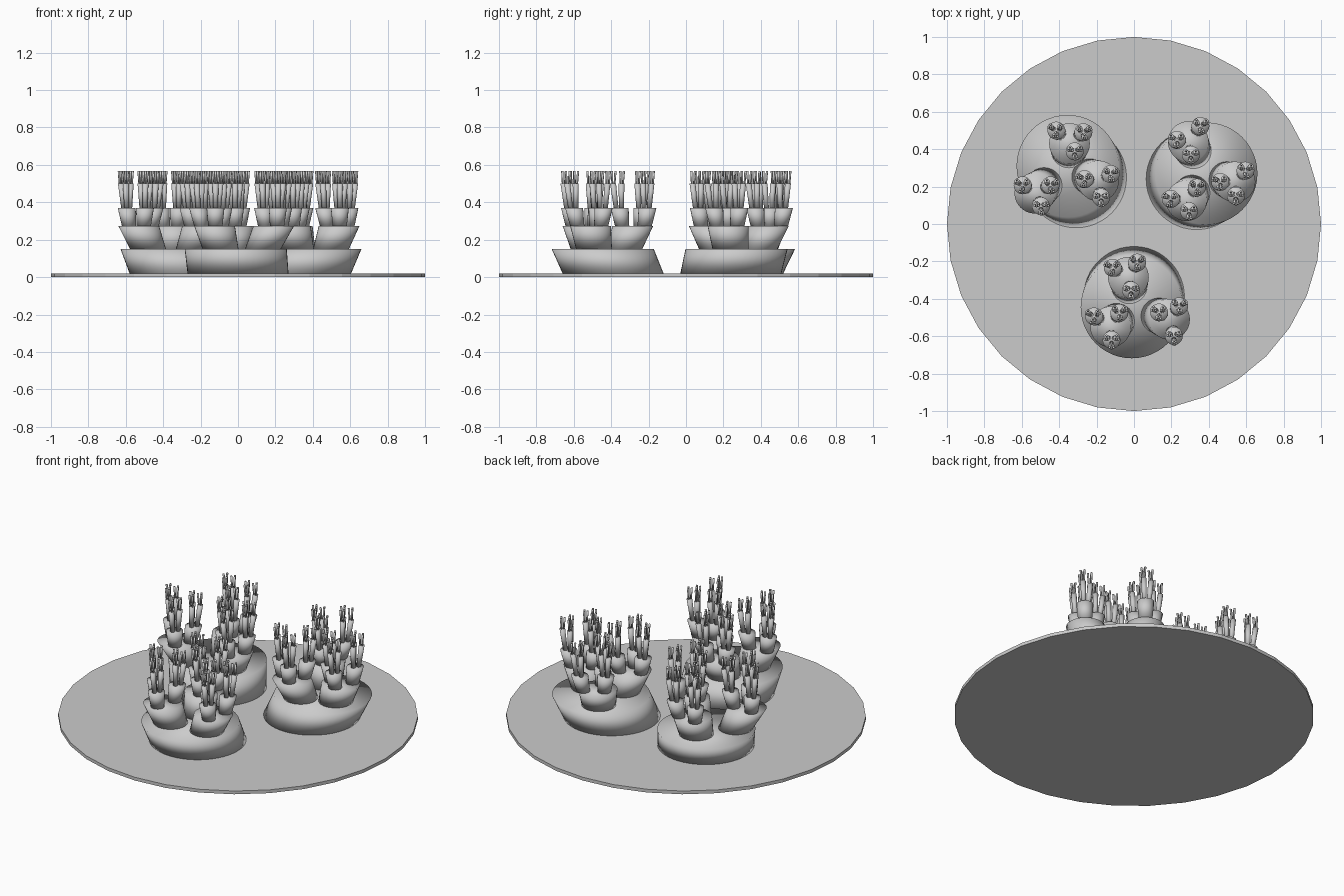
import bpy, bmesh, math
from mathutils import Vector

if "Cube" in bpy.data.objects:
    bpy.data.objects.remove(bpy.data.objects["Cube"])


def frustum(bm, base, top, r0, r1, sides):
    """Leaning frustum between two horizontal circles."""
    rings = []
    for c, r in ((base, r0), (top, r1)):
        rings.append([bm.verts.new((c.x + r * math.cos(math.tau * i / sides),
                                    c.y + r * math.sin(math.tau * i / sides), c.z))
                      for i in range(sides)])
    for i in range(sides):
        j = (i + 1) % sides
        bm.faces.new((rings[0][i], rings[0][j], rings[1][j], rings[1][i]))
    bm.faces.new(rings[0][::-1])
    bm.faces.new(rings[1])


def finish(bm, name, smooth):
    mesh = bpy.data.meshes.new(name)
    for f in bm.faces:
        f.smooth = smooth
    bm.to_mesh(mesh)
    bm.free()
    bpy.context.collection.objects.link(bpy.data.objects.new(name, mesh))


def at(p, z):
    return Vector((p[0], p[1], z))


# Base disc
disc = bmesh.new()
frustum(disc, Vector((0, 0, 0)), Vector((0, 0, 0.02)), 1, 1, 32)
finish(disc, "base_disc", False)

Z = (0.02, 0.15, 0.272, 0.37, 0.50, 0.568)   # stage heights

# Each clump: foot centre, crown centre, then three branches,
# each branch: crown centre followed by its three twig centres
clumps = {
    "left": ((-0.31, 0.25), (-0.355, 0.31), (
        ((-0.345, 0.43), (-0.42, 0.505), (-0.265, 0.495), (-0.315, 0.385)),
        ((-0.53, 0.165), (-0.60, 0.21), (-0.44, 0.21), (-0.495, 0.09)),
        ((-0.19, 0.23), (-0.27, 0.24), (-0.12, 0.27), (-0.175, 0.135)))),
    "right": ((0.335, 0.24), (0.387, 0.27), (
        ((0.29, 0.44), (0.225, 0.45), (0.36, 0.53), (0.305, 0.365)),
        ((0.54, 0.225), (0.455, 0.225), (0.60, 0.29), (0.545, 0.145)),
        ((0.28, 0.125), (0.19, 0.135), (0.34, 0.20), (0.295, 0.065)))),
    "front": ((0, -0.39), (-0.012, -0.445), (
        ((-0.03, -0.285), (-0.12, -0.23), (0.02, -0.20), (-0.015, -0.36)),
        ((-0.125, -0.55), (-0.22, -0.49), (-0.075, -0.47), (-0.12, -0.625)),
        ((0.19, -0.51), (0.13, -0.47), (0.245, -0.435), (0.215, -0.605)))),
}


def ring3(centre, radius, z, turn):
    """Three points spread evenly round a centre."""
    return [Vector((centre.x + radius * math.cos(math.radians(turn + 120 * k)),
                    centre.y + radius * math.sin(math.radians(turn + 120 * k)), z))
            for k in range(3)]


for side, (foot, crown, branches) in clumps.items():
    parts = {n: bmesh.new() for n in ("trunk", "branches", "twigs", "stems", "tips")}
    # Wide trunk
    frustum(parts["trunk"], at(foot, Z[0]), at(crown, Z[1]), 0.27, 0.273, 48)
    for b in branches:
        # Branch leaning away from the trunk crown
        top = at(b[0], Z[2])
        frustum(parts["branches"], at(crown, Z[1]).lerp(at(b[0], Z[1]), 0.72),
                top, 0.096, 0.109, 32)
        for t in b[1:]:
            # Twig leaning away from the branch crown
            ttop = top.lerp(at(t, Z[2]), 0.93)
            ttop.z = Z[3]
            tfoot = top.lerp(at(t, Z[2]), 0.75)
            frustum(parts["twigs"], tfoot, ttop, 0.038, 0.048, 20)
            tc = at(t, 0)
            # Slim stems and pointed tips
            for s0, s1 in zip(ring3(ttop, 0.019, Z[3], 30), ring3(tc, 0.030, Z[4], 30)):
                frustum(parts["stems"], s0, s1, 0.013, 0.016, 12)
                for p0, p1 in zip(ring3(s1, 0.008, Z[4], 90), ring3(s1, 0.013, Z[5], 90)):
                    frustum(parts["tips"], p0, p1, 0.005, 0.006, 8)
    for name, bm in parts.items():
        finish(bm, side + "_" + name, True)
